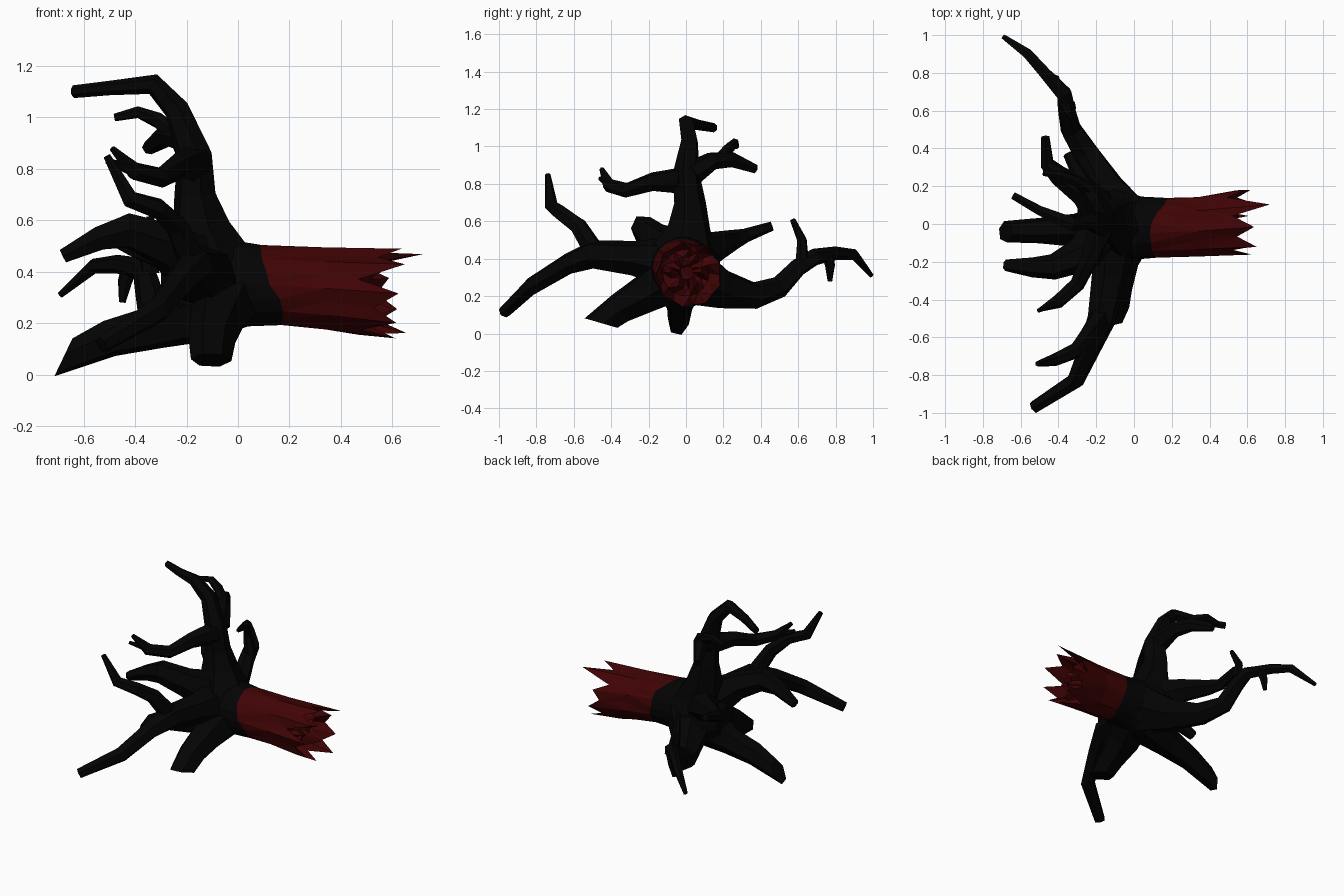
import bpy
import bmesh
import math
import random
from mathutils import Vector

random.seed(4)

default_cube = bpy.data.objects.get("Cube")
if default_cube:
    bpy.data.objects.remove(default_cube, do_unlink=True)


def make_material(name, colour):
    material = bpy.data.materials.new(name)
    material.use_nodes = True
    material.diffuse_color = colour
    shader = material.node_tree.nodes["Principled BSDF"]
    shader.inputs["Base Color"].default_value = colour
    shader.inputs["Roughness"].default_value = 0.9
    return material


bark = make_material("charred bark black", (0.001, 0.001, 0.001, 1))
wood = make_material("dark red wood", (0.052, 0.001, 0.0015, 1))


def finish(bm, name, materials):
    """Turn a bmesh into a flat shaded object."""
    bmesh.ops.recalc_face_normals(bm, faces=bm.faces)
    mesh = bpy.data.meshes.new(name)
    bm.to_mesh(mesh)
    bm.free()
    for material in materials:
        mesh.materials.append(material)
    obj = bpy.data.objects.new(name, mesh)
    bpy.context.scene.collection.objects.link(obj)
    return obj


def bridge(bm, ring_a, ring_b, slot=0):
    """Join two closed rings of vertices with quads."""
    count = len(ring_a)
    for i in range(count):
        j = (i + 1) % count
        face = bm.faces.new((ring_a[i], ring_a[j], ring_b[j], ring_b[i]))
        face.material_index = slot


def limb(name, *stations, sides=6, cut=None):
    """Faceted tapering tube through stations of (x, y, z, radius).
    cut is the normal of a slanted end, where the tip is sawn off."""
    bm = bmesh.new()
    centres = [Vector(s[:3]) for s in stations]
    last = len(centres) - 1
    normal = None
    previous = None
    for i, centre in enumerate(centres):
        before = (centre - centres[max(i - 1, 0)]).normalized()
        after = (centres[min(i + 1, last)] - centre).normalized()
        tangent = (before + after).normalized()
        if normal is None:
            normal = tangent.orthogonal()
        normal = (normal - tangent * normal.dot(tangent)).normalized()
        side = tangent.cross(normal)
        ring = []
        for k in range(sides):
            angle = math.tau * k / sides
            radius = stations[i][3] * random.uniform(0.97, 1.15)
            offset = (normal * math.cos(angle) + side * math.sin(angle)) * radius
            if cut and i == last:
                offset -= tangent * offset.dot(Vector(cut)) / tangent.dot(Vector(cut))
            ring.append(bm.verts.new(centre + offset))
        if previous:
            bridge(bm, previous, ring)
        else:
            bm.faces.new(ring)
        previous = ring
    bm.faces.new(previous)
    return finish(bm, name, [bark])


def trunk():
    """Bark collar, red split wood and a jagged broken end."""
    bm = bmesh.new()
    sides = 18
    angles = [math.tau * i / sides for i in range(sides)]

    def ring(x_rule, radius_rule, y=0.0, z=0.33):
        verts = []
        for i, a in enumerate(angles):
            r = radius_rule(i)
            verts.append(bm.verts.new((x_rule(i), y + r * math.cos(a), z + r * math.sin(a))))
        return verts

    def collar_edge(i):
        dip = max(0, math.cos(angles[i] - 2.1))
        return 0.18 - 0.1 * dip + random.uniform(-0.012, 0.012)

    def outer_tip(i):
        if i == 3:
            return 0.72
        return random.uniform(0.57, 0.66) if i % 2 else random.uniform(0.46, 0.56)

    def inner_tip(i):
        return random.uniform(0.5, 0.64) if i % 3 == 0 else random.uniform(0.44, 0.52)

    def valley(i):
        return random.uniform(0.42, 0.52)

    def grooved(radius):
        return lambda i: radius * (1 if i % 2 else 0.92)

    rings = [
        ring(lambda i: -0.3, lambda i: 0.09),
        ring(lambda i: -0.23, lambda i: 0.155),
        ring(lambda i: -0.1, lambda i: 0.19),
        ring(lambda i: 0.04, lambda i: 0.165, y=-0.02, z=0.35),
        ring(collar_edge, lambda i: 0.158, y=-0.02, z=0.348),
        ring(lambda i: 0.34, grooved(0.162), y=-0.01, z=0.335),
        ring(outer_tip, grooved(0.177), y=0.015, z=0.315),
        ring(valley, lambda i: 0.125, z=0.325),
        ring(inner_tip, lambda i: 0.085, z=0.325),
        ring(valley, lambda i: 0.04, z=0.325),
    ]
    for i in range(len(rings) - 1):
        bridge(bm, rings[i], rings[i + 1], 1 if i > 3 else 0)
    bm.faces.new(rings[0])
    core = bm.faces.new(rings[-1])
    core.material_index = 1
    bmesh.ops.triangulate(bm, faces=[f for f in bm.faces if f.material_index == 1])
    return finish(bm, "broken_trunk", [bark, wood])


trunk()

# Upright root with its side branches
limb("upper_root", (-.1, 0, .41, .175), (-.145, .02, .57, .115), (-.165, .015, .7, .082),
     (-.17, 0, .85, .07), (-.24, .02, 1.03, .045), (-.33, 0, 1.13, .04),
     (-.5, .07, 1.115, .027), (-.64, .15, 1.1, .022))
limb("upper_root_front_branch", (-.17, -.02, .82, .065), (-.23, -.18, .81, .047),
     (-.3, -.32, .765, .038), (-.4, -.41, .79, .034), (-.49, -.45, .88, .012))
limb("upper_root_front_prong", (-.39, -.4, .79, .025), (-.51, -.46, .83, .01))
limb("upper_root_back_branch", (-.17, .03, .85, .065), (-.22, .14, .92, .047),
     (-.28, .24, .93, .042), (-.35, .37, .88, .025))
limb("upper_root_back_prong", (-.24, .18, .93, .035), (-.31, .23, .99, .03),
     (-.39, .26, 1.02, .022), (-.48, .27, 1.0, .015))

# Long root reaching forward, forked
limb("front_root", (-.12, -.06, .37, .14), (-.13, -.28, .4, .088), (-.17, -.5, .42, .074),
     (-.22, -.63, .37, .055), (-.31, -.83, .25, .045), (-.53, -.97, .115, .032))
limb("front_root_branch", (-.18, -.5, .45, .055), (-.24, -.58, .58, .045),
     (-.31, -.67, .645, .04), (-.42, -.72, .68, .035), (-.51, -.74, .85, .014))

# Long root reaching backward, with two twigs
limb("back_root", (-.07, .04, .32, .155), (-.16, .2, .24, .1), (-.25, .37, .205, .068),
     (-.33, .5, .25, .056), (-.355, .6, .355, .048), (-.37, .69, .41, .042),
     (-.47, .8, .43, .033), (-.56, .9, .42, .028), (-.69, .99, .31, .013))
limb("back_root_upper_twig", (-.34, .62, .39, .034), (-.36, .62, .5, .027), (-.34, .57, .61, .014))
limb("back_root_lower_twig", (-.42, .76, .42, .03), (-.44, .77, .36, .027), (-.45, .77, .28, .012))

# Thick lower roots with slanted ends
limb("front_stub_root", (-.03, -.03, .33, .15), (-.08, -.21, .21, .105),
     (-.1, -.35, .135, .082), (-.105, -.455, .056, .07), cut=(0, -.28, -.96))
limb("bottom_root", (-.12, -.02, .28, .15), (-.32, -.03, .19, .085),
     (-.5, -.035, .14, .067), (-.68, -.04, .065, .052), cut=(-.9, 0, .43))

# Middle roots facing away from the trunk
limb("middle_front_root", (-.15, -.04, .42, .13), (-.28, -.17, .51, .088),
     (-.43, -.23, .56, .066), (-.54, -.23, .53, .048), (-.68, -.22, .46, .029))
limb("middle_back_root", (-.15, .04, .42, .12), (-.27, .17, .47, .07),
     (-.4, .26, .5, .05), (-.46, .32, .525, .036), (-.47, .46, .575, .024))
